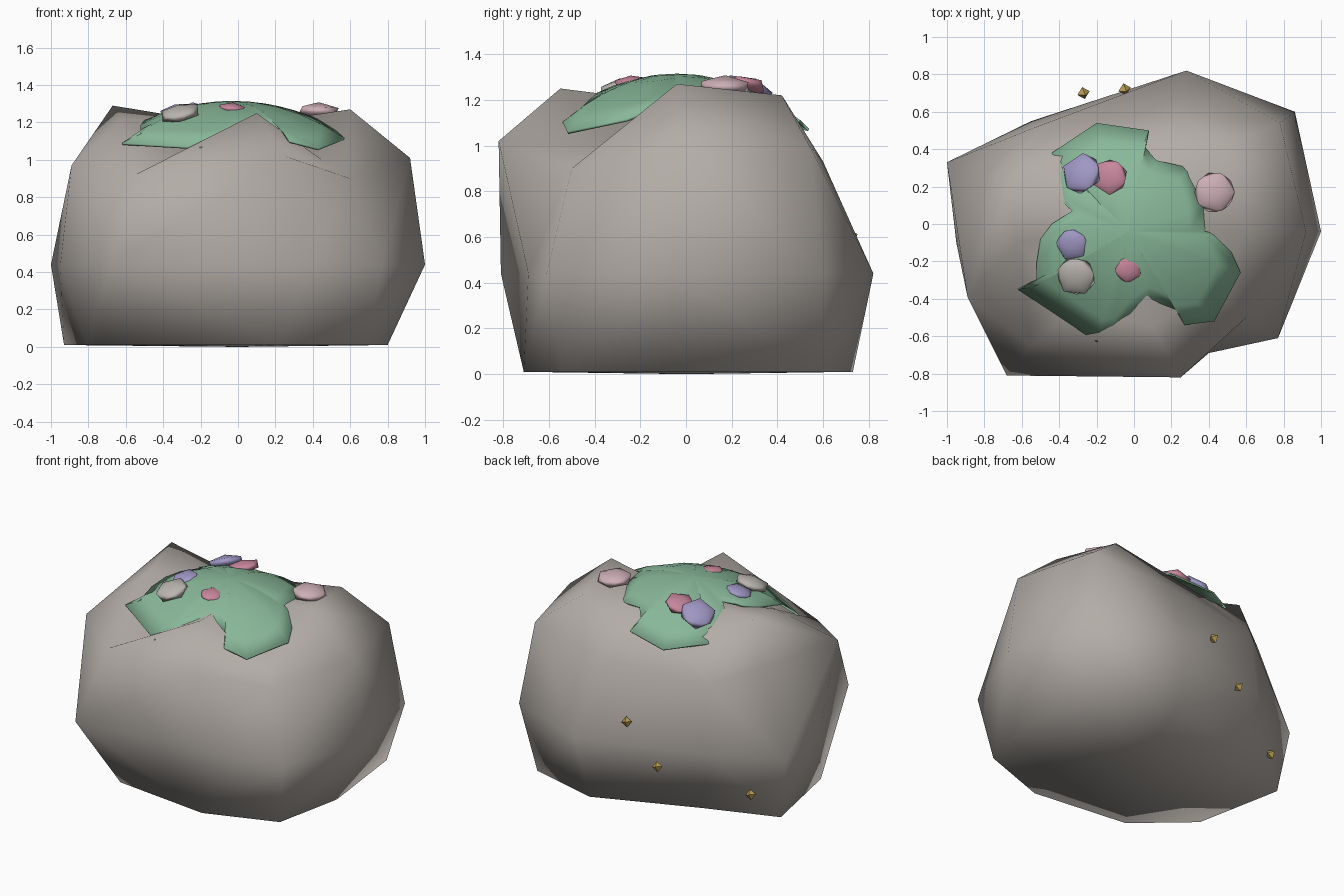
import bpy, bmesh, math
from mathutils import Vector

if "Cube" in bpy.data.objects:
    bpy.data.objects.remove(bpy.data.objects["Cube"], do_unlink=True)


def make_material(name, colour):
    material = bpy.data.materials.new(name)
    material.use_nodes = True
    rgba = (*colour, 1)
    material.diffuse_color = rgba
    material.node_tree.nodes["Principled BSDF"].inputs["Base Color"].default_value = rgba
    return material


stone = make_material("warm grey stone", (.45, .415, .385))
moss_green = make_material("moss green", (.25, .48, .32))
lilac = make_material("lilac", (.35, .31, .55))
rose = make_material("rose", (.57, .24, .33))
blush = make_material("pale blush", (.61, .43, .47))
pebble_grey = make_material("pale pebble grey", (.49, .46, .43))
gold = make_material("dull gold", (.5, .35, .09))


def add_object(name, bm, material, smooth_angle=None):
    mesh = bpy.data.meshes.new(name)
    bm.to_mesh(mesh)
    bm.free()
    mesh.materials.append(material)
    obj = bpy.data.objects.new(name, mesh)
    bpy.context.collection.objects.link(obj)
    if smooth_angle:
        bpy.ops.object.select_all(action='DESELECT')
        obj.select_set(True)
        bpy.context.view_layer.objects.active = obj
        bpy.ops.object.shade_smooth_by_angle(angle=math.radians(smooth_angle))
    return obj


def skin_rings(bm, rings, hollows=()):
    """Join equal rings; quads split along the bulging diagonal, or the sunken one in hollows."""
    loops = [[bm.verts.new(p) for p in ring] for ring in rings]
    for level, (low, high) in enumerate(zip(loops, loops[1:])):
        for i in range(len(low)):
            j = (i + 1) % len(low)
            a, b, c, d = low[i], low[j], high[j], high[i]
            normal = (c.co - a.co).cross(d.co - b.co)
            bulging = (a.co + c.co - b.co - d.co).dot(normal) > 0
            if bulging != ((level, i) in hollows):
                triangles = ((a, b, c), (a, c, d))
            else:
                triangles = ((a, b, d), (b, c, d))
            for triangle in triangles:
                bm.faces.new(triangle)
    return loops


def fan(bm, loop, centre):
    tip = bm.verts.new(centre)
    for i, vert in enumerate(loop):
        bm.faces.new((vert, loop[(i + 1) % len(loop)], tip))


# Boulder: four uneven rings, closed above and below, with two hollows at the front
base = [(-.46, -.63), (.22, -.71), (.7, -.54), (.8, -.06), (.72, .6),
        (.23, .73), (-.45, .46), (-.93, .29), (-.81, -.32)]
belly = [(-.68, -.81), (.4, -.69), (.77, -.61), (1, -.04), (.86, .6),
         (.28, .82), (-.55, .55), (-1, .33), (-.95, -.1)]
shoulder = [(-.55, -.65, .92), (.25, -.82, 1.02), (.6, -.5, .9), (.92, -.04, 1.01),
            (.78, .54, 1), (.22, .6, .93), (-.52, .52, .9), (-.78, .28, 1), (-.89, -.39, .97)]
crown = [(-.3, -.45, 1.03), (.1, -.55, 1.25), (.45, -.32, 1), (.6, -.04, 1.27),
         (.5, .42, 1.22), (.15, .42, 1.16), (-.3, .4, 1.1), (-.67, .23, 1.29), (-.62, -.1, 1.22)]
bm = bmesh.new()
loops = skin_rings(bm, [[(x, y, .01) for x, y in base], [(x, y, .44) for x, y in belly],
                        shoulder, crown], hollows={(1, 1), (2, 1)})
fan(bm, loops[0], (0, 0, 0))
fan(bm, loops[-1], (0, 0, 1.18))
bmesh.ops.recalc_face_normals(bm, faces=bm.faces[:])
add_object("boulder", bm, stone, 120)

# Moss cap: shallow dome with a ragged outline, broken by the boulder's ridges
moss_centre = Vector((-.03, -.04))


def moss_point(x, y):
    dx, dy = x - moss_centre.x, y - moss_centre.y
    return (x, y, 1.315 - .46 * dx * dx - .68 * dy * dy)


outline = [(-.44, .38), (-.2, .54), (.08, .5), (.05, .42), (.12, .34), (.3, .3), (.37, .1),
           (.38, -.04), (.48, -.06), (.57, -.26), (.43, -.52), (.27, -.54), (.23, -.46),
           (.1, -.41), (-.02, -.5), (-.12, -.62), (-.2, -.63), (-.62, -.35), (-.52, -.33),
           (-.52, -.2), (-.5, -.08), (-.44, 0), (-.33, .07), (-.44, .17), (-.38, .3)]
rings = []
for step in range(5, 0, -1):
    points = [moss_centre.lerp(Vector(p), step / 5) for p in outline]
    rings.append([moss_point(p.x, p.y) for p in points])
bm = bmesh.new()
loops = skin_rings(bm, rings)
fan(bm, loops[-1], moss_point(*moss_centre))
for face in bm.faces:
    face.normal_update()
    if face.normal.z < 0:
        face.normal_flip()
moss = add_object("moss_cap", bm, moss_green, 60)
thickness = moss.modifiers.new("thickness", 'SOLIDIFY')
thickness.thickness = .012


# Flattened pebbles lying on the cap, tilted away from its centre
def add_pebble(name, place, radius, material, turn, tilt):
    bm = bmesh.new()
    bmesh.ops.create_icosphere(bm, subdivisions=1, radius=radius)
    obj = add_object(name, bm, material, 50)
    obj.scale.z = .4
    obj.location = place
    slope = (Vector(place[:2]) - moss_centre) * tilt
    obj.rotation_euler = (-slope.y, slope.x, turn)


add_pebble("large_lilac_pebble", (-.28, .27, 1.24), .12, lilac, .3, 1.3)
add_pebble("large_rose_pebble", (-.13, .25, 1.26), .105, rose, 1, .9)
add_pebble("blush_pebble", (.43, .17, 1.26), .12, blush, 0, .1)
add_pebble("small_lilac_pebble", (-.33, -.11, 1.26), .095, lilac, .5, .9)
add_pebble("grey_pebble", (-.31, -.28, 1.25), .115, pebble_grey, .2, .9)
add_pebble("small_rose_pebble", (-.03, -.24, 1.275), .08, rose, .8, .6)

# Tiny gold crystals beside the back face
for name, place in (("upper", (-.05, .72, .6)), ("middle", (-.27, .7, .34)),
                    ("lower", (-.78, .405, .17))):
    bm = bmesh.new()
    bmesh.ops.create_uvsphere(bm, u_segments=4, v_segments=2, radius=.035)
    crystal = add_object(name + "_crystal", bm, gold)
    crystal.location = place
    crystal.rotation_euler = (.4, .2, .3)
